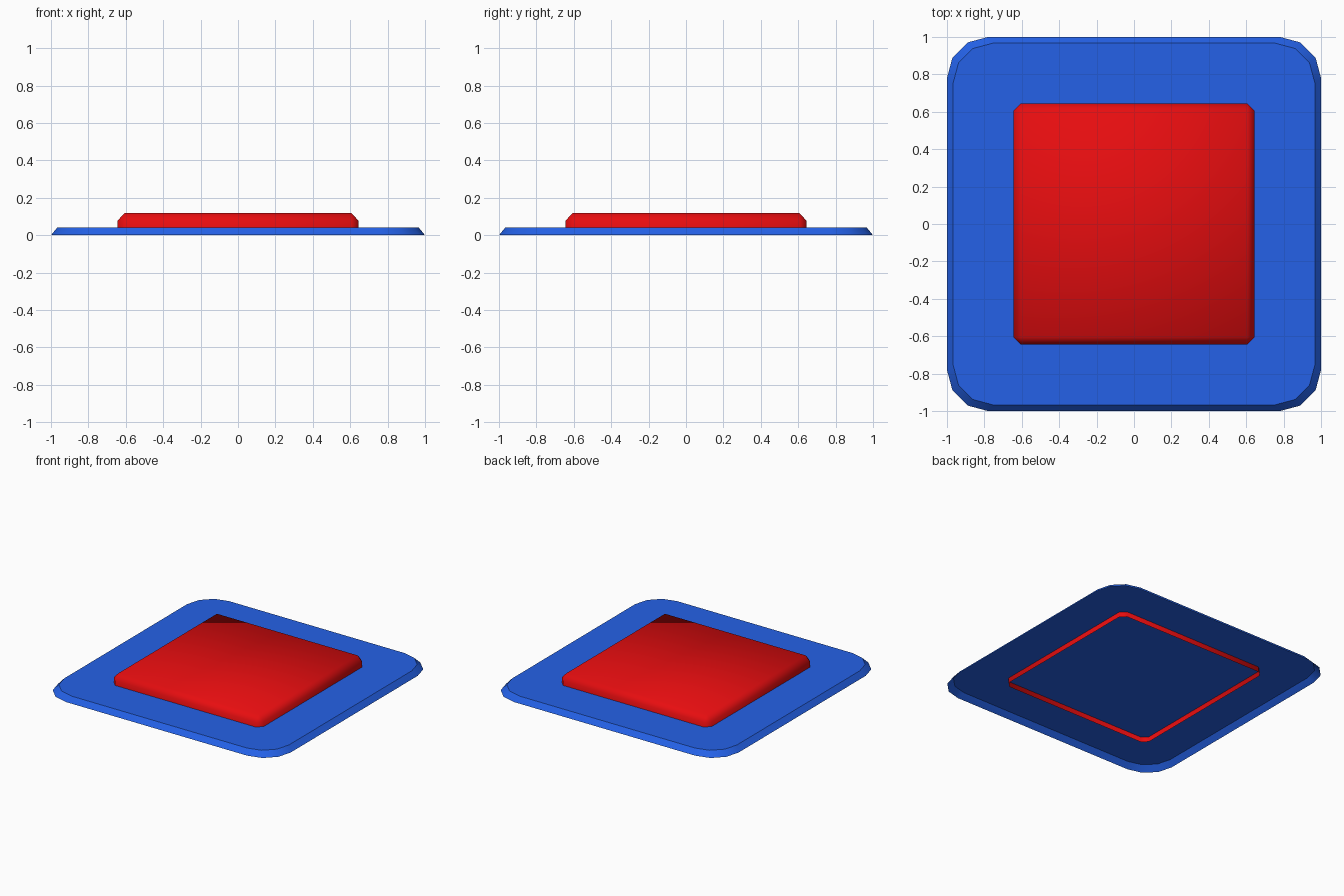
import bpy, bmesh, math

if "Cube" in bpy.data.objects:
    bpy.data.objects.remove(bpy.data.objects["Cube"])


def material(name, rgb):
    m = bpy.data.materials.new(name)
    m.diffuse_color = (*rgb, 1)
    m.use_nodes = True
    m.node_tree.nodes["Principled BSDF"].inputs["Base Color"].default_value = m.diffuse_color
    return m


def rounded_square(half, radius, segments):
    pts = []
    c = half - radius
    for q, (sx, sy) in enumerate([(1, 1), (-1, 1), (-1, -1), (1, -1)]):
        for i in range(segments + 1):
            a = math.pi / 2 * (q + i / segments)
            pts.append((sx * c + radius * math.cos(a), sy * c + radius * math.sin(a)))
    return pts


def open_shell(name, rings, mat, angle):
    """Loft rings of (z, outline) upwards, cap the top, leave the underside open."""
    bm = bmesh.new()
    loops = [[bm.verts.new((x, y, z)) for x, y in pts] for z, pts in rings]
    n = len(loops[0])
    for low, high in zip(loops, loops[1:]):
        for i in range(n):
            j = (i + 1) % n
            bm.faces.new((low[i], low[j], high[j], high[i]))
    bm.faces.new(loops[-1])
    # merge coincident corner points on the cap
    bmesh.ops.remove_doubles(bm, verts=bm.verts, dist=0.0005)
    me = bpy.data.meshes.new(name)
    bm.to_mesh(me)
    bm.free()
    me.materials.append(mat)
    ob = bpy.data.objects.new(name, me)
    bpy.context.collection.objects.link(ob)
    bpy.ops.object.select_all(action='DESELECT')
    ob.select_set(True)
    bpy.context.view_layer.objects.active = ob
    bpy.ops.object.shade_smooth_by_angle(angle=math.radians(angle))


blue = material("blue", (0.0185, 0.125, 0.83))
red = material("red", (0.8, 0.004, 0.005))

# Base plate: rounded square with sloping rim, hollow underneath
foot = rounded_square(1.0, 0.22, 3)
open_shell("base_plate",
           [(0, foot), (0.04, [(x * 0.967, y * 0.967) for x, y in foot])],
           blue, 40)

# Button: bevelled block whose walls run down through the plate to the ground
side = rounded_square(0.645, 0.04, 1)
open_shell("button",
           [(0, side), (0.077, side), (0.12, rounded_square(0.605, 0, 1))],
           red, 75)
